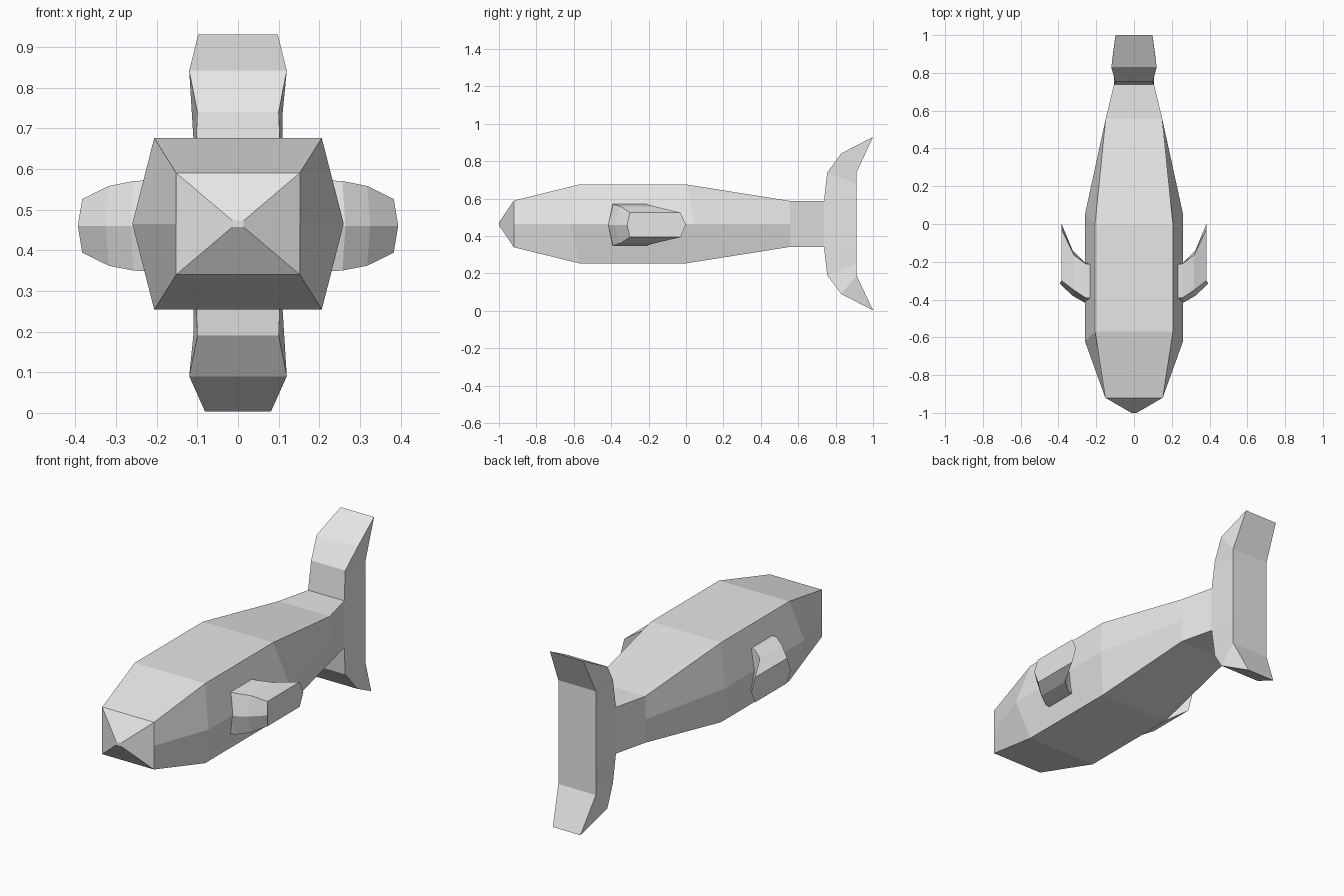
import bpy, bmesh

if "Cube" in bpy.data.objects:
    bpy.data.objects.remove(bpy.data.objects["Cube"])

grey = bpy.data.materials.new("plain grey")
grey.diffuse_color = (0.8, 0.8, 0.8, 1)
grey.use_nodes = True
grey.node_tree.nodes["Principled BSDF"].inputs["Base Color"].default_value = grey.diffuse_color
MID = 0.465


def loft(name, rings, caps=(True, True), skip=()):
    """Bridge equally sized rings of points into a flat-shaded skin."""
    bm = bmesh.new()
    loops = [[bm.verts.new(p) for p in ring] for ring in rings]
    n = len(loops[0])
    for s, (a, b) in enumerate(zip(loops, loops[1:])):
        for i in range(n):
            if (s, i) not in skip:
                j = (i + 1) % n
                bm.faces.new((a[i], a[j], b[j], b[i]))
    for use, loop in zip(caps, (loops[0], loops[-1])):
        if use:
            bm.faces.new(loop)
    bmesh.ops.remove_doubles(bm, verts=bm.verts, dist=0.0005)
    bmesh.ops.recalc_face_normals(bm, faces=bm.faces)
    mesh = bpy.data.meshes.new(name)
    bm.to_mesh(mesh)
    bm.free()
    mesh.materials.append(grey)
    obj = bpy.data.objects.new(name, mesh)
    bpy.context.collection.objects.link(obj)
    return obj


# Body: six-sided rings (edge y, edge half width, side y, side half width, half height)
body = [(-1.0, 0.014, -1.0, 0.014, 0.008),
        (-0.92, 0.152, -0.92, 0.152, 0.125),
        (-0.57, 0.206, -0.62, 0.26, 0.211),
        (0.0, 0.206, 0.05, 0.26, 0.211),
        (0.555, 0.15, 0.555, 0.15, 0.123),
        (0.738, 0.106, 0.738, 0.106, 0.123)]
loft("body", [[(-w, y, MID + h), (w, y, MID + h), (sw, sy, MID),
               (w, y, MID - h), (-w, y, MID - h), (-sw, sy, MID)]
              for y, w, sy, sw, h in body], caps=(True, False))

# Tail fin: (front y, front z, front half width, back y, back z, back half width)
tail = [(1.0, 0.003, 0.081, 1.0, 0.003, 0.081),
        (0.83, 0.09, 0.12, 0.912, 0.19, 0.11),
        (0.755, 0.19, 0.10, 0.912, 0.25, 0.11),
        (0.738, 0.342, 0.106, 0.912, 0.342, 0.11),
        (0.738, 0.588, 0.106, 0.912, 0.588, 0.11),
        (0.755, 0.74, 0.10, 0.912, 0.68, 0.11),
        (0.83, 0.842, 0.12, 0.912, 0.74, 0.11),
        (1.0, 0.93, 0.098, 1.0, 0.93, 0.098)]
loft("tail_fin", [[(-fw, fy, fz), (fw, fy, fz), (bw, by, bz), (-bw, by, bz)]
                  for fy, fz, fw, by, bz, bw in tail],
     caps=(False, False), skip={(3, 0)})

# Side fins: (edge x, middle x, front y, front edge y, back edge y, back y, half height)
fin = [(0.20, 0.20, -0.42, -0.395, -0.22, -0.22, 0.113),
       (0.257, 0.264, -0.415, -0.39, -0.21, -0.20, 0.11),
       (0.318, 0.325, -0.38, -0.35, -0.165, -0.14, 0.098),
       (0.383, 0.394, -0.315, -0.30, -0.03, 0.0, 0.066)]
for side, label in ((1, "right"), (-1, "left")):
    rings = []
    for x, mx, f, fe, be, b, h in fin:
        tip_x = x if b == 0 else mx
        rings.append([(side * mx, f, MID - 0.005), (side * x, fe, MID - 0.005 + h),
                      (side * x, be, MID - 0.005 + h), (side * tip_x, b, MID - 0.005),
                      (side * x, be, MID - 0.005 - h), (side * x, fe, MID - 0.005 - h)])
    loft(label + "_side_fin", rings)
